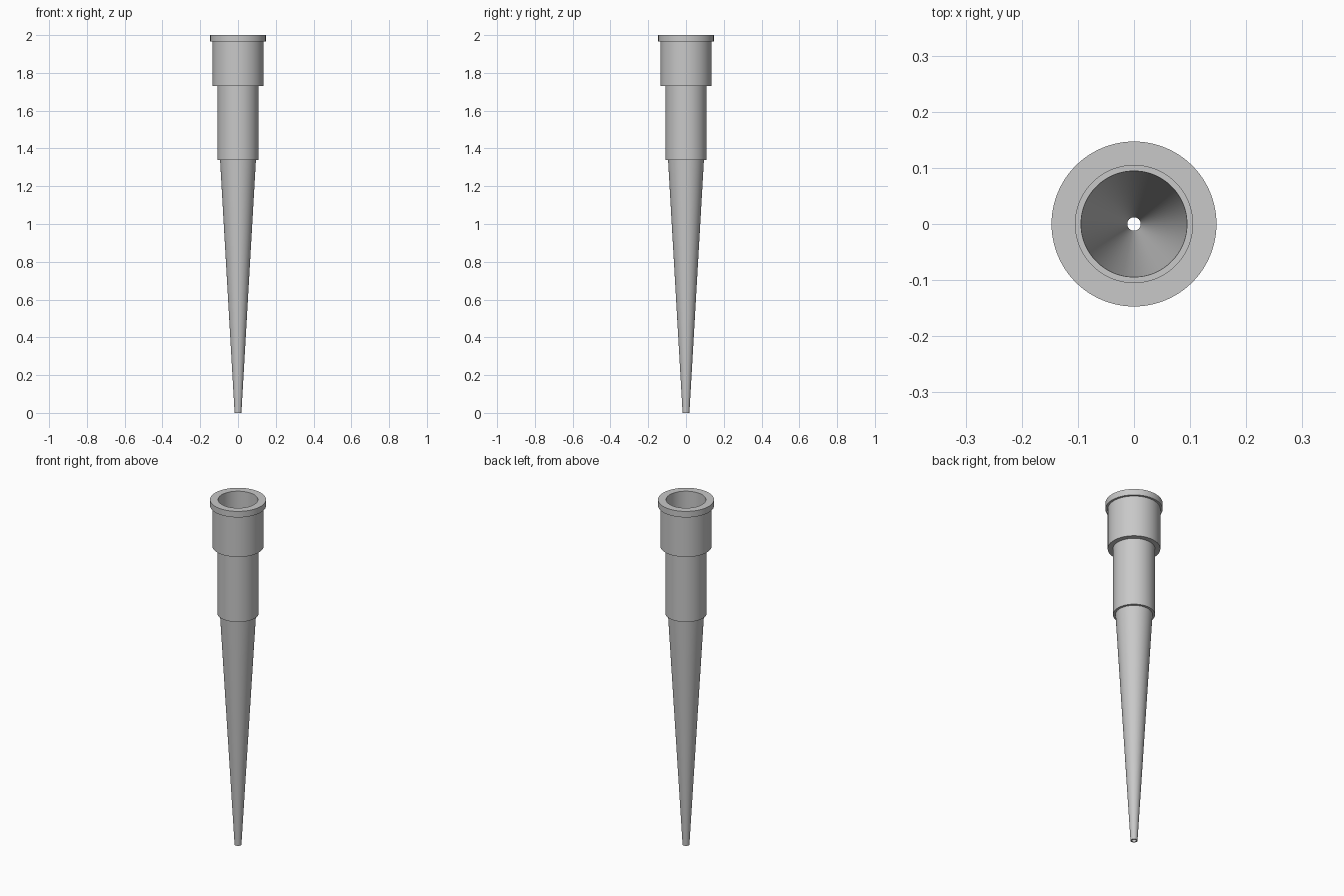
import bpy, bmesh, math

cube = bpy.data.objects.get("Cube")
if cube:
    bpy.data.objects.remove(cube, do_unlink=True)

SEGMENTS = 96

# Plain grey plastic
grey = bpy.data.materials.new("grey plastic")
grey.use_nodes = True
colour = (0.58, 0.58, 0.58, 1)
grey.diffuse_color = colour
grey.node_tree.nodes["Principled BSDF"].inputs["Base Color"].default_value = colour


def lathe(name, profile):
    """Revolve a closed (radius, height) profile around z."""
    bm = bmesh.new()
    rings = []
    for r, z in profile:
        rings.append([bm.verts.new((r * math.cos(a), r * math.sin(a), z))
                      for a in (math.tau * i / SEGMENTS for i in range(SEGMENTS))])
    for low, high in zip(rings, rings[1:] + rings[:1]):
        for i in range(SEGMENTS):
            j = (i + 1) % SEGMENTS
            bm.faces.new((low[i], low[j], high[j], high[i]))
    bmesh.ops.recalc_face_normals(bm, faces=bm.faces)
    mesh = bpy.data.meshes.new(name)
    bm.to_mesh(mesh)
    bm.free()
    mesh.materials.append(grey)
    obj = bpy.data.objects.new(name, mesh)
    bpy.context.collection.objects.link(obj)
    bpy.ops.object.select_all(action='DESELECT')
    obj.select_set(True)
    bpy.context.view_layer.objects.active = obj
    bpy.ops.object.shade_smooth_by_angle(angle=math.radians(30))
    return obj


# Outer wall: tapered spout, sleeve, collar and rim
outer = [(0.018, 0), (0.095, 1.34),
         (0.108, 1.34), (0.108, 1.73),
         (0.135, 1.73), (0.135, 1.965),
         (0.147, 1.965), (0.147, 2)]

# Inner wall: straight socket, narrow seat, tapered bore
inner = [(0.1045, 2), (0.1045, 1.45),
         (0.0945, 1.45), (0.012, 0)]

lathe("tapered_tip", outer + inner)
